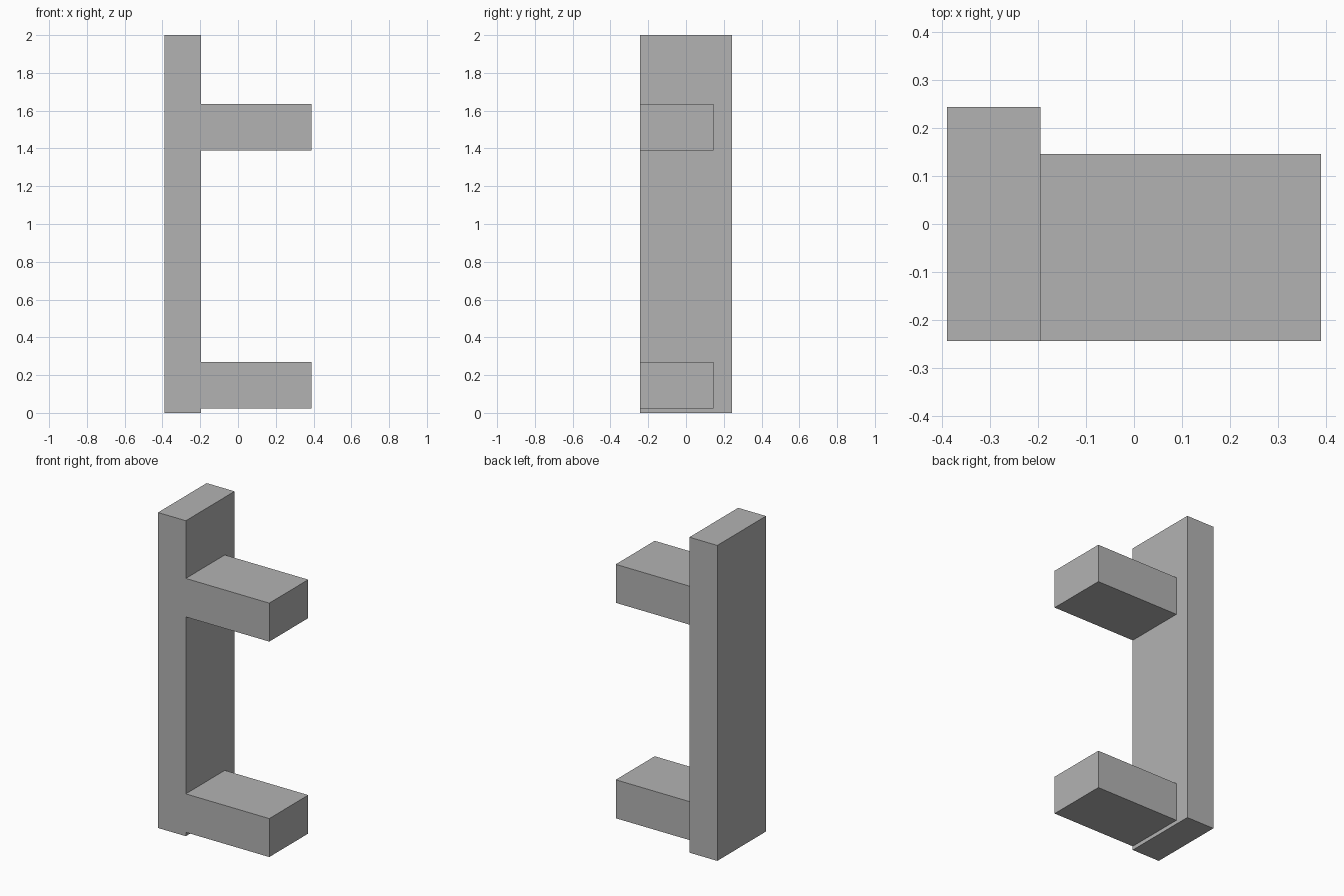
import bpy
import bmesh
from mathutils import Vector

cube = bpy.data.objects.get("Cube")
if cube:
    bpy.data.objects.remove(cube, do_unlink=True)

# One plain grey for the whole model
GREY = (0.45, 0.45, 0.45, 1.0)
grey = bpy.data.materials.new("plain_grey")
grey.use_nodes = True
grey.diffuse_color = GREY
grey.node_tree.nodes["Principled BSDF"].inputs["Base Color"].default_value = GREY


def box(name, low, high, open_left=False):
    """Flat-shaded box between two corners, optionally without its -x end."""
    low, high = Vector(low), Vector(high)
    size, middle = high - low, (low + high) / 2
    bm = bmesh.new()
    bmesh.ops.create_cube(bm, size=1)
    bmesh.ops.scale(bm, vec=size, verts=bm.verts)
    bmesh.ops.translate(bm, vec=middle, verts=bm.verts)
    bm.normal_update()
    if open_left:
        end = [f for f in bm.faces if f.normal.x < -0.9]
        bmesh.ops.delete(bm, geom=end, context="FACES_ONLY")
    mesh = bpy.data.meshes.new(name)
    bm.to_mesh(mesh)
    bm.free()
    mesh.materials.append(grey)
    obj = bpy.data.objects.new(name, mesh)
    bpy.context.collection.objects.link(obj)
    return obj


# Everything sits on a common unit
U = 2 / 41
FRONT, LEFT, RIGHT = -5 * U, -8 * U, 8 * U
INNER = -4 * U

# Upright post
box("upright_post", (LEFT, FRONT, 0), (INNER, 5 * U, 2))

# Two arms flush with the front of the post
for name, base in (("lower_arm", 0.5 * U), ("upper_arm", 28.5 * U)):
    box(name, (INNER, FRONT, base), (RIGHT, 3 * U, base + 5 * U), open_left=True)
